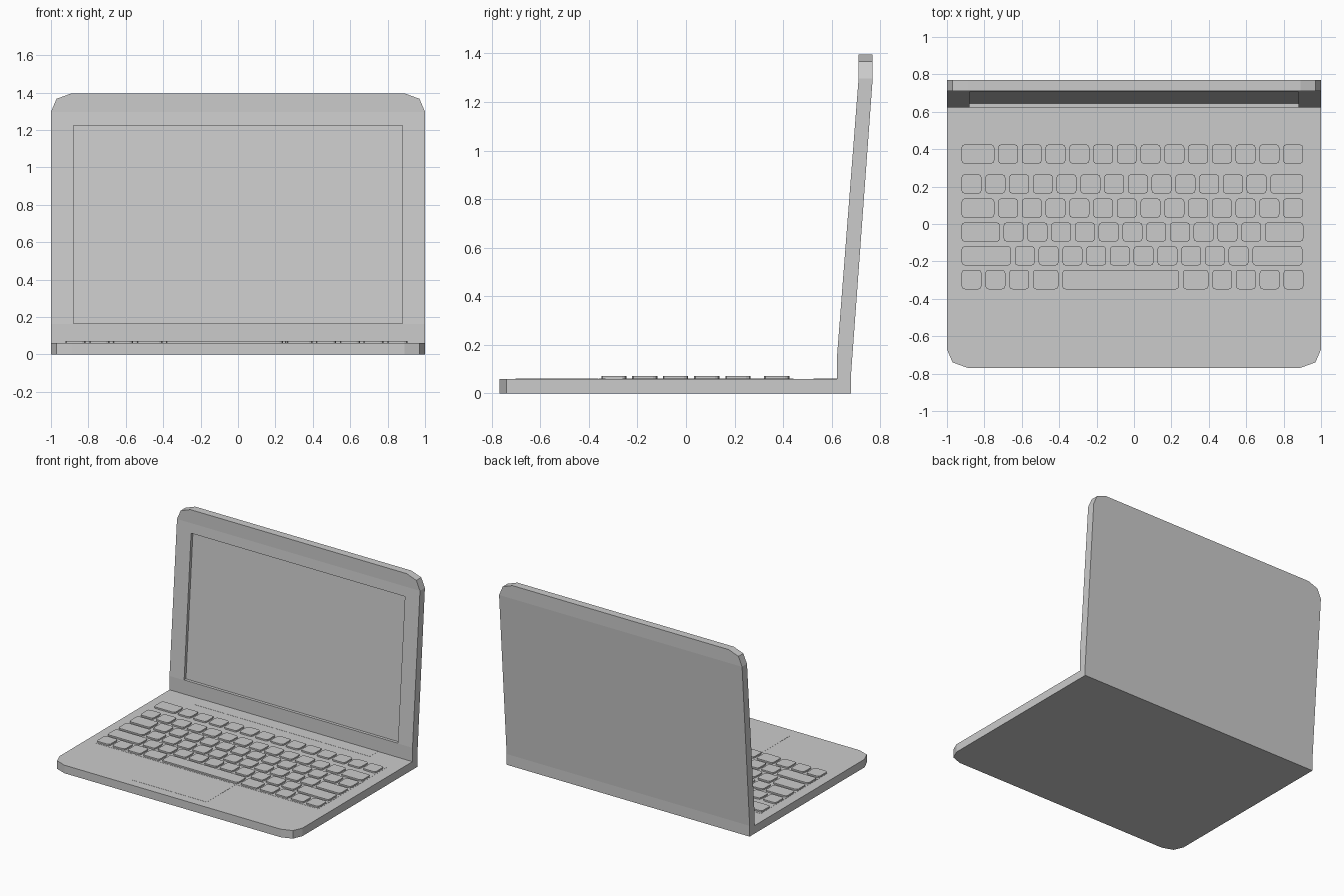
import bpy, bmesh, math

if "Cube" in bpy.data.objects:
    bpy.data.objects.remove(bpy.data.objects["Cube"])


def finish(name, bm):
    bmesh.ops.recalc_face_normals(bm, faces=bm.faces)
    me = bpy.data.meshes.new(name)
    bm.to_mesh(me)
    bm.free()
    ob = bpy.data.objects.new(name, me)
    bpy.context.collection.objects.link(ob)
    return ob


def add_prism(bm, pts, z0, z1):
    """Extrude an xy outline from z0 to z1."""
    lo = [bm.verts.new((x, y, z0)) for x, y in pts]
    hi = [bm.verts.new((x, y, z1)) for x, y in pts]
    bm.faces.new(lo[::-1])
    bm.faces.new(hi)
    n = len(pts)
    for i in range(n):
        j = (i + 1) % n
        bm.faces.new((lo[i], lo[j], hi[j], hi[i]))


def prism(name, pts, z0, z1):
    bm = bmesh.new()
    add_prism(bm, pts, z0, z1)
    return finish(name, bm)


def rect(x0, x1, y0, y1):
    return [(x0, y0), (x1, y0), (x1, y1), (x0, y1)]


def rounded_rect(x0, x1, y0, y1, r, seg=2):
    pts = []
    corners = [(x1 - r, y1 - r), (x0 + r, y1 - r), (x0 + r, y0 + r), (x1 - r, y0 + r)]
    for k, (cx, cy) in enumerate(corners):
        for s in range(seg + 1):
            a = math.pi / 2 * (k + s / seg)
            pts.append((cx + r * math.cos(a), cy + r * math.sin(a)))
    return pts


def loft(name, sections):
    """Stack of quads: (half width, front y, front z, back y, back z)."""
    bm = bmesh.new()
    rings = []
    for w, fy, fz, by, bz in sections:
        rings.append([bm.verts.new(p) for p in
                      ((-w, fy, fz), (w, fy, fz), (w, by, bz), (-w, by, bz))])
    for a, b in zip(rings, rings[1:]):
        for i in range(4):
            j = (i + 1) % 4
            bm.faces.new((a[i], a[j], b[j], b[i]))
    bm.faces.new(rings[0][::-1])
    bm.faces.new(rings[-1])
    return finish(name, bm)


# Base slab with clipped front corners
right = [(0.89, -0.769), (0.97, -0.74), (1.0, -0.67), (1.0, 0.623)]
prism("base", right + [(-x, y) for x, y in reversed(right)], 0, 0.06)

# Leaning lid, with its foot running down to the ground behind the base
lid = loft("lid", [
    (1.0, 0.623, 0.0, 0.68, 0.0),
    (1.0, 0.623, 0.163, 0.68, 0.08),
    (1.0, 0.711, 1.297, 0.769, 1.297),
    (0.97, 0.711, 1.367, 0.769, 1.367),
    (0.89, 0.711, 1.396, 0.769, 1.396),
])


# Screen recess cut parallel to the leaning front face
def lean(z):
    return 0.623 + (z - 0.163) * (0.711 - 0.623) / (1.297 - 0.163)


cutter = loft("screen_cutter", [
    (0.88, lean(z) - 0.05, z, lean(z) + 0.022, z) for z in (0.165, 1.225)])
cutter.hide_render = True
cutter.hide_viewport = True
cutter.display_type = 'WIRE'
cut = lid.modifiers.new("screen_recess", 'BOOLEAN')
cut.operation = 'DIFFERENCE'
cut.solver = 'EXACT'
cut.object = cutter

# Thin flush panels on the deck
prism("keyboard_panel", rect(-0.925, 0.912, -0.36, 0.443), 0.05, 0.061)
prism("trackpad", rect(-0.375, 0.235, -0.702, -0.362), 0.05, 0.061)
prism("hinge_panel", rect(-0.723, 0.718, 0.525, 0.63), 0.05, 0.061)

# Keys: row centre and the key widths from left to right
K, GAP, DEPTH = 0.107, 0.02, 0.104
rows = [
    (0.374, [0.175] + [K] * 13),
    (0.214, [K] * 13 + [0.175]),
    (0.085, [0.175] + [K] * 13),
    (-0.043, [0.205] + [K] * 11 + [0.205]),
    (-0.170, [0.265] + [K] * 10 + [0.268]),
    (-0.297, [K] * 3 + [0.137, 0.625, 0.137] + [K] * 4),
]
bm = bmesh.new()
for y, widths in rows:
    x = -0.922
    for w in widths:
        add_prism(bm, rounded_rect(x, x + w, y - DEPTH / 2, y + DEPTH / 2, 0.018), 0.055, 0.072)
        x += w + GAP
finish("keys", bm)
